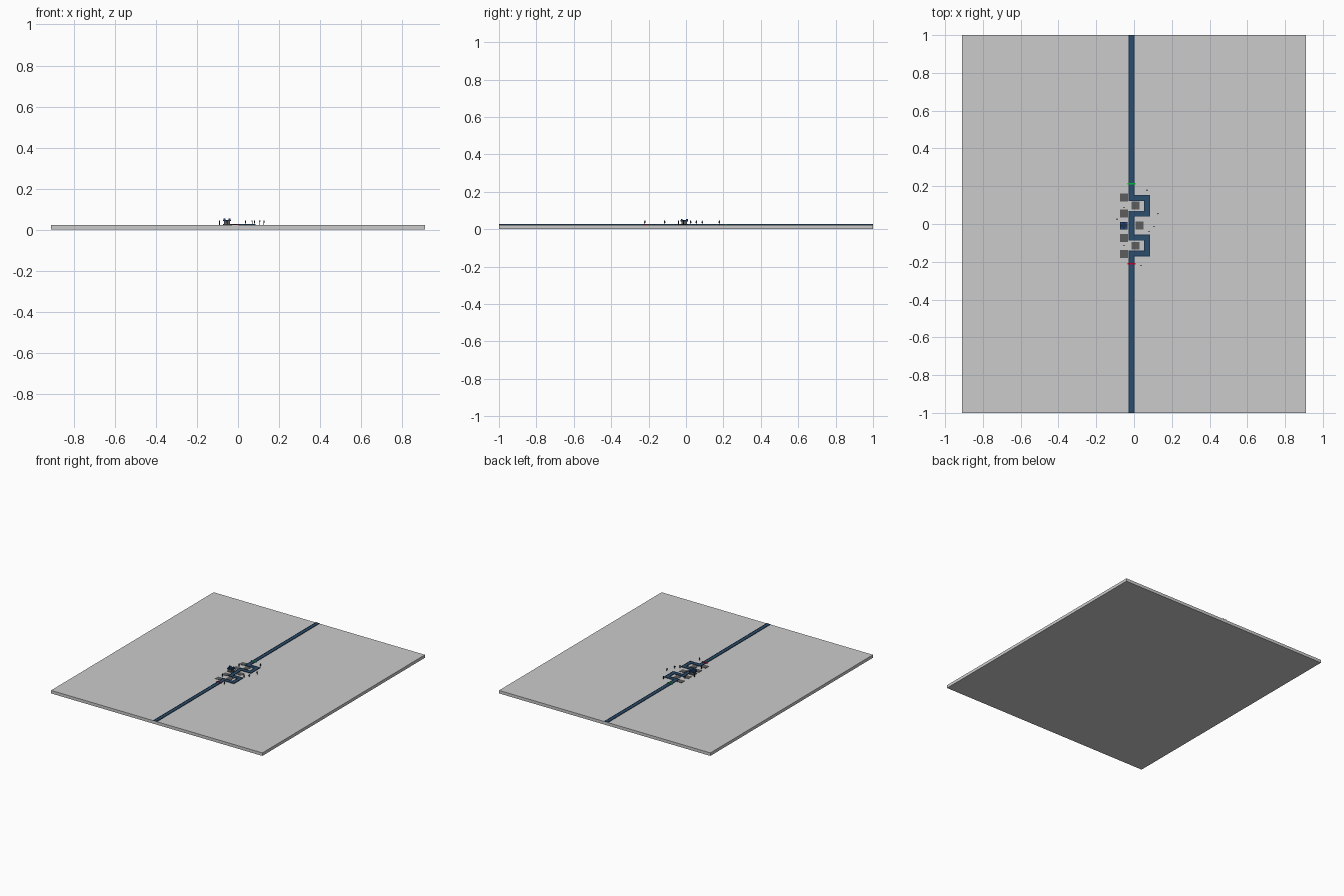
import bpy, bmesh
from mathutils import Vector

if "Cube" in bpy.data.objects:
    bpy.data.objects.remove(bpy.data.objects["Cube"])

TOP = 0.0235   # ground surface height
MID = -0.009   # the layout mirrors about this y


def material(name, rgb):
    m = bpy.data.materials.new(name)
    m.diffuse_color = (*rgb, 1)
    m.use_nodes = True
    m.node_tree.nodes["Principled BSDF"].inputs["Base Color"].default_value = m.diffuse_color
    return m


NAVY = material("navy", (0.012, 0.035, 0.08))
BLUE = material("blue", (0.025, 0.075, 0.15))
SLATE = material("slate", (0.11, 0.11, 0.11))
ROYAL = material("royal", (0.02, 0.07, 0.3))
BLACK = material("black", (0.015, 0.015, 0.02))
GREEN = material("green", (0.0, 0.5, 0.03))
RED = material("red", (0.5, 0.0, 0.02))


def finish(name, bm, mat):
    bmesh.ops.recalc_face_normals(bm, faces=bm.faces[:])
    me = bpy.data.meshes.new(name)
    bm.to_mesh(me)
    bm.free()
    ob = bpy.data.objects.new(name, me)
    bpy.context.collection.objects.link(ob)
    if mat:
        me.materials.append(mat)
    return ob


def box(name, x, y, z0, sx, sy, sz, mat=None):
    bm = bmesh.new()
    bmesh.ops.create_cube(bm, size=1)
    for v in bm.verts:
        v.co = Vector((x + v.co.x * sx, y + v.co.y * sy, z0 + (v.co.z + .5) * sz))
    return finish(name, bm, mat)


def sweep(name, path, d0, d1, z0, z1, mat):
    """Rectangular section between side offsets d0 and d1, mitred along the path."""
    pts = [Vector(p) for p in path]
    bm = bmesh.new()
    rings = []
    for i, p in enumerate(pts):
        dirs = []
        if i > 0:
            dirs.append((p - pts[i - 1]).normalized())
        if i < len(pts) - 1:
            dirs.append((pts[i + 1] - p).normalized())
        n = sum((Vector((-d.y, d.x)) for d in dirs), Vector((0, 0)))
        n *= 2 / (n.dot(n)) if len(dirs) == 2 else 1
        if len(dirs) == 2:
            n = n.copy()
        rings.append([bm.verts.new((*(p + n * d), z))
                      for d, z in ((d0, z0), (d1, z0), (d1, z1), (d0, z1))])
    for a, b in zip(rings, rings[1:]):
        for k in range(4):
            bm.faces.new((a[k], a[(k + 1) % 4], b[(k + 1) % 4], b[k]))
    bm.faces.new(rings[0])
    bm.faces.new(rings[-1])
    return finish(name, bm, mat)


# Ground slab
box("ground", 0, 0, 0, 1.82, 2, TOP)

# Winding path: flat bed with raised kerbs
X0, X1 = -0.013, 0.069
upper = [(X0, 1), (X0, 0.138), (X1, 0.138), (X1, 0.054), (X0, 0.054)]
path = upper + [(x, 2 * MID - y) for x, y in reversed(upper)]
path[-1] = (X0, -1)
sweep("path_bed", path, -0.0155, 0.0155, TOP - 0.002, TOP + 0.0025, BLUE)
for side, s in (("left", 1), ("right", -1)):
    sweep(side + "_kerb", path, s * 0.0115, s * 0.0155, TOP - 0.002, TOP + 0.004, NAVY)

# Start and end gates
box("start_marker", X0, 0.213, TOP, 0.042, 0.009, 0.005, GREEN)
box("end_marker", X0, -0.210, TOP, 0.042, 0.009, 0.005, RED)

# Building pads
for x, dy in ((-0.053, 0.149), (-0.053, 0.064), (0.009, 0.106)):
    for s in (1, -1):
        box("pad", x, MID + s * dy, TOP, 0.042, 0.042, 0.002, SLATE)
box("pad_centre", 0.029, MID, TOP, 0.042, 0.042, 0.002, SLATE)

# Central tower with overhanging platform and corner battlements
TX, TY = -0.054, MID
box("tower_base", TX, TY, TOP, 0.040, 0.040, 0.004, SLATE)
box("tower_body", TX, TY, TOP + 0.004, 0.030, 0.030, 0.014, SLATE)
box("tower_platform", TX, TY, TOP + 0.018, 0.040, 0.040, 0.007, NAVY)
for sx in (-1, 1):
    for sy in (-1, 1):
        box("battlement", TX + sx * 0.012, TY + sy * 0.014, TOP + 0.025,
            0.010, 0.010, 0.006, ROYAL)

# Small standing figures: leg, body and head
for x, y in ((0.069, 0.178), (0.126, 0.055), (0.106, -0.013), (0.080, -0.040),
             (0.036, -0.220), (-0.053, 0.087), (-0.090, 0.025), (-0.053, -0.114)):
    box("figure_legs", x, y, TOP, 0.003, 0.004, 0.009, BLACK)
    box("figure_body", x, y, TOP + 0.009, 0.004, 0.007, 0.008, NAVY)
    box("figure_head", x, y, TOP + 0.017, 0.005, 0.005, 0.005, BLACK)
